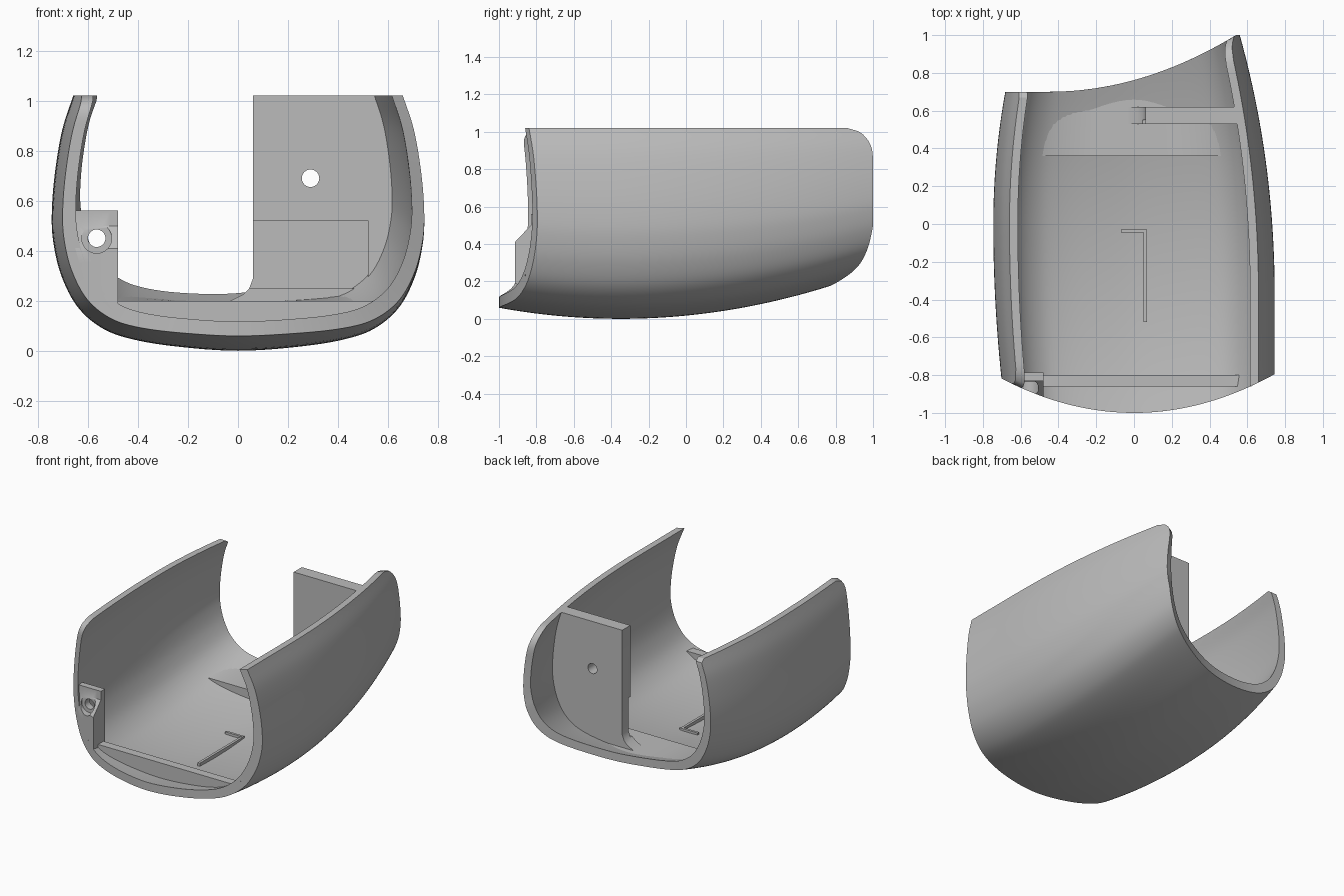
import bpy, bmesh, math
from mathutils import Vector, Matrix

cube = bpy.data.objects.get("Cube")
if cube:
    bpy.data.objects.remove(cube)

grey = bpy.data.materials.new("plain grey")
grey.use_nodes = True
grey.diffuse_color = (0.5, 0.5, 0.5, 1)
grey.node_tree.nodes["Principled BSDF"].inputs["Base Color"].default_value = (0.5, 0.5, 0.5, 1)

TOP = 1.02
WALL = 0.05
MID = 0.03  # depth at which inner parts sink into the wall


def finish(name, bm):
    bmesh.ops.remove_doubles(bm, verts=bm.verts, dist=0.0002)
    bmesh.ops.recalc_face_normals(bm, faces=bm.faces)
    mesh = bpy.data.meshes.new(name)
    bm.to_mesh(mesh)
    bm.free()
    mesh.materials.append(grey)
    ob = bpy.data.objects.new(name, mesh)
    bpy.context.collection.objects.link(ob)
    return ob


def slab(name, a, b):
    """Closed solid between two matching grids of points."""
    bm = bmesh.new()
    ga, gb = ([[bm.verts.new(p) for p in row] for row in g] for g in (a, b))
    n, m = len(a), len(a[0])
    for g in (ga, gb):
        for i in range(n - 1):
            for j in range(m - 1):
                bm.faces.new((g[i][j], g[i][j + 1], g[i + 1][j + 1], g[i + 1][j]))
    for i in range(n - 1):
        for j in (0, m - 1):
            bm.faces.new((ga[i][j], ga[i + 1][j], gb[i + 1][j], gb[i][j]))
    for j in range(m - 1):
        for i in (0, n - 1):
            bm.faces.new((ga[i][j], ga[i][j + 1], gb[i][j + 1], gb[i][j]))
    return finish(name, bm)


def prism(name, outline, y0, y1):
    bm = bmesh.new()
    face = bm.faces.new([bm.verts.new((x, y0, z)) for x, z in outline])
    new = bmesh.ops.extrude_face_region(bm, geom=[face])["geom"]
    bmesh.ops.translate(bm, vec=(0, y1 - y0, 0),
                        verts=[v for v in new if isinstance(v, bmesh.types.BMVert)])
    return finish(name, bm)


def box(name, lo, hi):
    return prism(name, [(lo[0], lo[2]), (hi[0], lo[2]), (hi[0], hi[2]), (lo[0], hi[2])], lo[1], hi[1])


def pin(x, z, r, y0, y1):
    ring = [(x + r * math.cos(k * math.tau / 32), z + r * math.sin(k * math.tau / 32)) for k in range(32)]
    return prism("cutter", ring, y0, y1)


def cut(ob, cutter):
    mod = ob.modifiers.new("cut", 'BOOLEAN')
    mod.operation, mod.solver, mod.object = 'DIFFERENCE', 'EXACT', cutter
    bpy.context.view_layer.objects.active = ob
    bpy.ops.object.modifier_apply(modifier=mod.name)
    bpy.data.objects.remove(cutter)


# Half cross-section, as fractions of half width and height
HALF = [(0, 0), (.35, .018), (.6, .05), (.75, .095), (.87, .175), (.95, .29),
        (.99, .41), (1, .52), (.985, .68), (.945, .86), (.885, 1)]


def smooth(points, steps):
    p = [Vector(q) for q in points]
    p = [Vector((-p[1].x, p[1].y))] + p + [2 * p[-1] - p[-2]]
    out = []
    for a, b, c, d in zip(p, p[1:], p[2:], p[3:]):
        for k in range(steps):
            t = k / steps
            out.append(.5 * (2 * b + (c - a) * t + (2 * a - 5 * b + 4 * c - d) * t * t
                             + (3 * b - a - 3 * c + d) * t ** 3))
    return out + [p[-2]]


half = smooth(HALF, 6)
profile = [Vector((-q.x, q.y)) for q in reversed(half[1:])] + half


def section(q, y, inset):
    if q.x > 0:
        width = .745 - .185 * (max(0, y + .4) / 1.4) ** 2.1
    else:
        width = .745 - (.13 if y > 0 else .065) * y * y
    floor = .14 * (y + .35) ** 2 + inset * 1.15
    return q.x * (width - inset), floor + q.y * (TOP - floor)


def rounding(z, r):
    d = min(r, max(0, z - (TOP - r)))
    return r - math.sqrt(r * r - d * d)


def front_edge(x):
    return -1 + .37 * x * x


def back_edge(x):
    return min(1, .7 + .3 * (max(0, x + .45) / .99) ** 2)


def skin(inset, rows=28):
    grid = []
    for i in range(rows + 1):
        t, row = i / rows, []
        for q in profile:
            y = 0
            for _ in range(15):
                x, z = section(q, y, inset)
                y0 = front_edge(x) + (rounding(z, .09) if x < 0 else 0)
                y1 = back_edge(x) - rounding(z, .13 if x > 0 else .03)
                y = y0 + (y1 - y0) * t
            row.append((x, y, z))
        grid.append(row)
    return grid


shell = slab("shell", skin(0), skin(WALL))


# Flat ledges rising from the curved floor
def ledge(name, y0, y1, top):
    low, high = [], []
    for y in (y0, y1):
        pts = [section(q, y, MID) for q in profile if abs(q.x) < .88 and q.y < .2]
        low.append([(x, y, z) for x, z in pts])
        high.append([(x, y, max(z, top)) for x, z in pts])
    return slab(name, low, high)


ledge("front_floor_rib", -.86, -.80, .20)
ledge("rear_floor_shelf", .36, .69, .20)

# Rear mounting plate, with pocket and screw hole
wall_line = [section(q, .6, MID) for q in half]
plate = prism("rear_plate", [(.06, TOP), (.06, .29), (.045, .25), (.02, .225), (-.03, .2)] + wall_line,
              .53, .62)
cut(plate, box("cutter", (.0, .5, .25), (.52, .55, .52)))
cut(plate, pin(.29, .69, .035, .4, .8))

# Front corner boss, with sloped top and countersunk hole
left_line = [section(q, -.85, MID) for q in profile if q.x < 0]


def wall_x(z):
    return min(left_line, key=lambda p: abs(p[1] - z))[0]


face, back = [], []
for z in (.16, .2, .25, .3, .35, .41, .5, .56):
    slope = -.92 + max(0, min(z, .5) - .41)
    xs = [wall_x(z) + (-.48 - wall_x(z)) * k / 6 for k in range(7)]
    face.append([(x, max(front_edge(x), slope), z) for x in xs])
    back.append([(x, -.785, z) for x in xs])
boss = slab("front_boss", face, back)
cut(boss, pin(-.565, .45, .06, -1, -.835))
cut(boss, pin(-.565, .45, .035, -1, -.7))

# Small raised ribs on the floor
box("floor_rib_long", (.05, -.52, .03), (.068, -.03, .085))
box("floor_rib_cross", (-.07, -.045, .04), (.068, -.028, .088))

for ob in bpy.context.collection.objects:
    ob.select_set(ob.type == 'MESH' and grey.name in ob.data.materials)
bpy.context.view_layer.objects.active = shell
bpy.ops.object.shade_smooth_by_angle(angle=math.radians(32))
